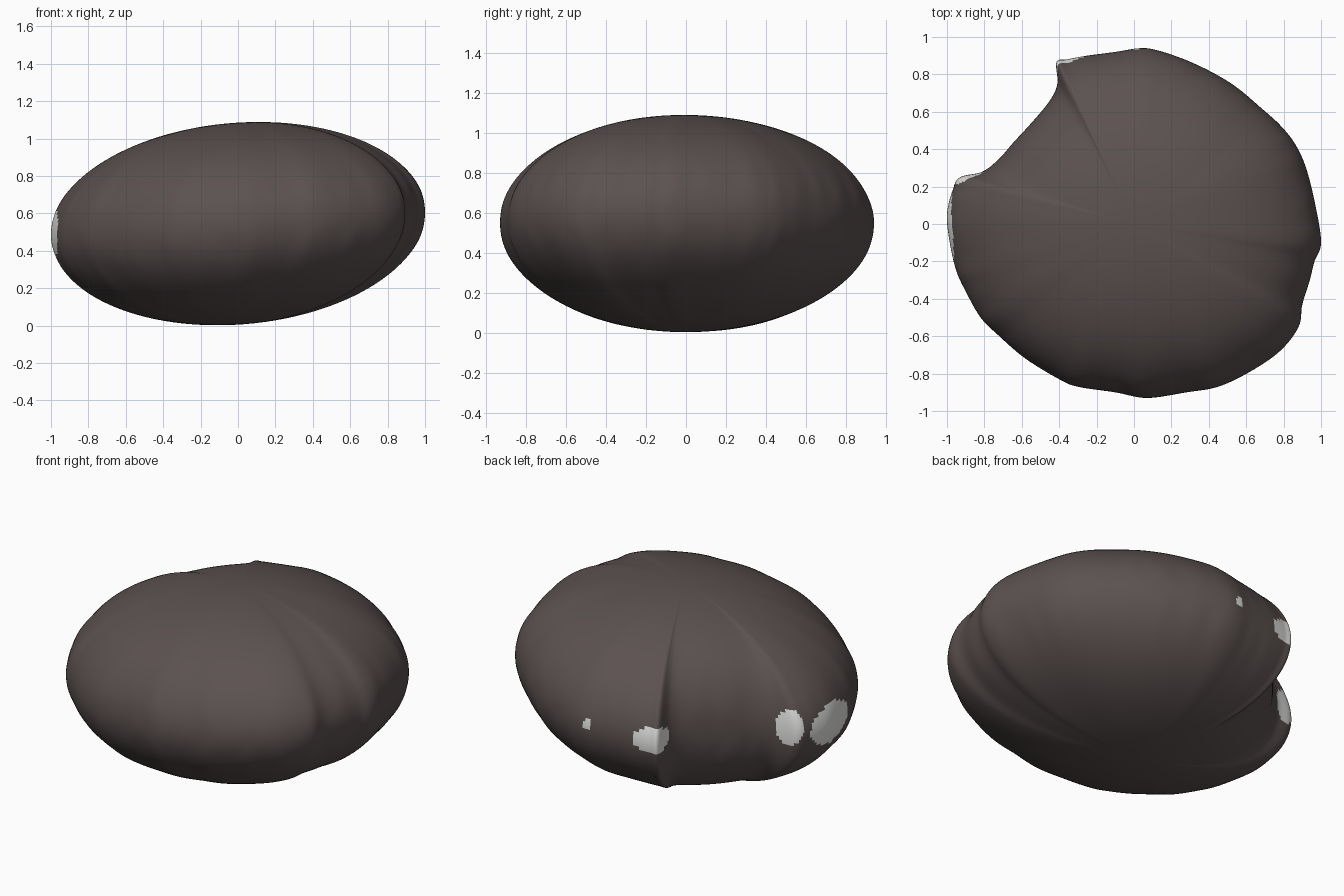
import bpy
import bmesh
import math
from mathutils import Vector, noise

cube = bpy.data.objects.get("Cube")
if cube:
    bpy.data.objects.remove(cube, do_unlink=True)


def make_material(name, rgb):
    mat = bpy.data.materials.new(name)
    mat.use_nodes = True
    mat.diffuse_color = (*rgb, 1)
    bsdf = mat.node_tree.nodes["Principled BSDF"]
    bsdf.inputs["Base Color"].default_value = (*rgb, 1)
    bsdf.inputs["Roughness"].default_value = 0.7
    return mat


dark_brown = make_material("dark brown", (0.105, 0.083, 0.080))
pale_grey = make_material("pale grey", (0.78, 0.78, 0.77))

# Plan outline of the rim, counter-clockwise, with the bite at the back
OUTLINE = [
    (1.0, -0.1), (0.97, 0.1), (0.92, 0.3), (0.86, 0.43), (0.78, 0.53),
    (0.68, 0.62), (0.55, 0.73), (0.42, 0.81), (0.27, 0.88), (0.12, 0.93),
    (0.03, 0.94), (-0.1, 0.92), (-0.25, 0.90), (-0.36, 0.88), (-0.415, 0.865),
    (-0.41, 0.75), (-0.45, 0.66), (-0.54, 0.55), (-0.65, 0.43), (-0.72, 0.35),
    (-0.81, 0.28), (-0.93, 0.25), (-0.97, 0.18), (-1.0, 0.05), (-0.985, -0.1),
    (-0.95, -0.25), (-0.9, -0.36), (-0.82, -0.5), (-0.72, -0.6), (-0.58, -0.72),
    (-0.4, -0.83), (-0.3, -0.87), (-0.1, -0.9), (0.07, -0.93), (0.28, -0.9),
    (0.45, -0.87), (0.62, -0.79), (0.78, -0.68), (0.88, -0.55), (0.9, -0.43),
    (0.94, -0.3), (0.965, -0.2),
]
# Pale patches: centre, half width along the rim, half height
PATCHES = [
    ((0.02, 0.935, 0.575), 0.028, 0.028),
    ((-0.37, 0.85, 0.55), 0.115, 0.075),
    ((-0.885, 0.26, 0.535), 0.085, 0.105),
    ((-0.985, -0.01, 0.49), 0.185, 0.12),
]
STEPS, RINGS = 7, 80
HALF_HEIGHT, MID_Z, TILT = 0.54, 0.545, 0.06


def smooth_loop(points, steps):
    """Closed Catmull-Rom curve through the points."""
    pts = [Vector(p) for p in points]
    out = []
    for i in range(len(pts)):
        a, b, c, d = (pts[(i + k) % len(pts)] for k in (-1, 0, 1, 2))
        for s in range(steps):
            t = s / steps
            out.append(0.5 * (2 * b + (c - a) * t + (2 * a - 5 * b + 4 * c - d) * t ** 2
                              + (3 * b - a - 3 * c + d) * t ** 3))
    return out


def body_point(rim, s, height):
    """Point on the dome: the bite and ripples fade away towards the poles."""
    direction = rim.normalized()
    full = max(rim.length, 0.93)
    radius = full + (rim.length - full) * s ** 2
    ripple = noise.noise(Vector((direction.x * 9, direction.y * 9, height * 1.2)))
    radius += 0.012 * ripple * s ** 8 * (1 - s ** 40)
    p = direction * radius * s
    return Vector((p.x, p.y, MID_Z + TILT * p.x + HALF_HEIGHT * height))


def in_patch(p):
    return any(((p.x - c[0]) ** 2 + (p.y - c[1]) ** 2) / w ** 2
               + (p.z - c[2]) ** 2 / h ** 2 < 1 for c, w, h in PATCHES)


# Body: stacked rings between two poles
rim = smooth_loop(OUTLINE, STEPS)
n = len(rim)
bm = bmesh.new()
rings = []
for j in range(1, RINGS):
    a = math.pi * j / RINGS
    rings.append([bm.verts.new(body_point(r, math.sin(a), -math.cos(a))) for r in rim])
for lower, upper in zip(rings, rings[1:]):
    for i in range(n):
        k = (i + 1) % n
        bm.faces.new((lower[i], lower[k], upper[k], upper[i]))
bottom = bm.verts.new((0, 0, MID_Z - HALF_HEIGHT))
top = bm.verts.new((0, 0, MID_Z + HALF_HEIGHT))
for i in range(n):
    k = (i + 1) % n
    bm.faces.new((bottom, rings[0][k], rings[0][i]))
    bm.faces.new((top, rings[-1][i], rings[-1][k]))

# Pale patches on the rim
for f in bm.faces:
    f.smooth = True
    f.material_index = 1 if in_patch(f.calc_center_median()) else 0

mesh = bpy.data.meshes.new("bitten_body")
bm.to_mesh(mesh)
bm.free()
mesh.materials.append(dark_brown)
mesh.materials.append(pale_grey)
body = bpy.data.objects.new("bitten_body", mesh)
bpy.context.collection.objects.link(body)
